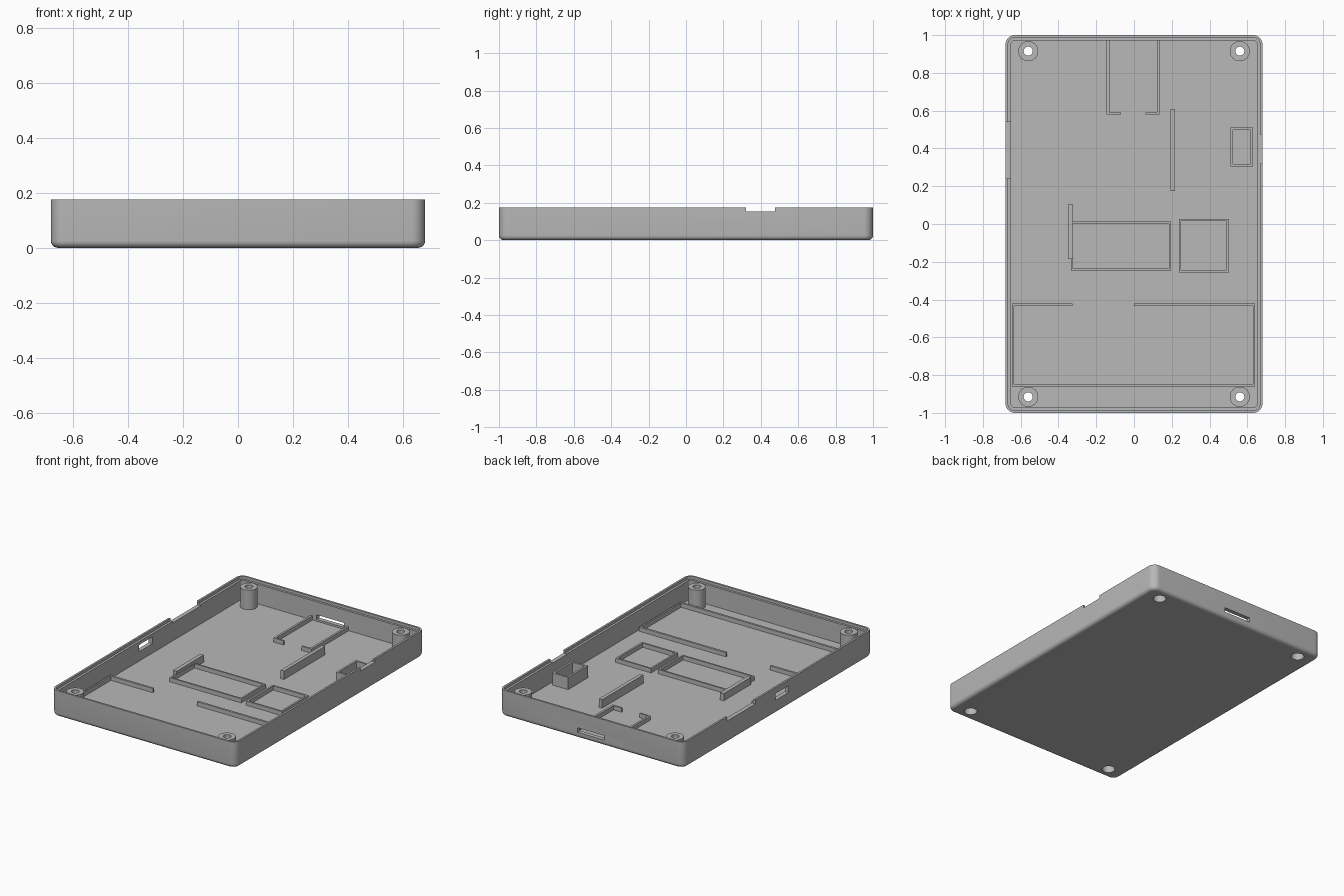
import bpy, bmesh, math

cube = bpy.data.objects.get("Cube")
if cube:
    bpy.data.objects.remove(cube, do_unlink=True)

HX, HY, TOP, FLOOR, RADIUS = 0.68, 1.0, 0.175, 0.027, 0.05
LIP_Z = 0.157

grey = bpy.data.materials.new("plain_grey")
grey.use_nodes = True
grey.diffuse_color = (0.48, 0.48, 0.48, 1)
grey.node_tree.nodes["Principled BSDF"].inputs["Base Color"].default_value = (0.48, 0.48, 0.48, 1)


def make(name, bm):
    bmesh.ops.recalc_face_normals(bm, faces=bm.faces)
    mesh = bpy.data.meshes.new(name)
    bm.to_mesh(mesh)
    bm.free()
    mesh.materials.append(grey)
    obj = bpy.data.objects.new(name, mesh)
    bpy.context.collection.objects.link(obj)
    return obj


def add_box(bm, x0, x1, y0, y1, z0, z1):
    verts = bmesh.ops.create_cube(bm, size=1)["verts"]
    for v in verts:
        v.co.x = x1 if v.co.x > 0 else x0
        v.co.y = y1 if v.co.y > 0 else y0
        v.co.z = z1 if v.co.z > 0 else z0


def boxes(name, top, rects, base=FLOOR - 0.005):
    """Object made of upright ribs, each rect being x0, x1, y0, y1."""
    bm = bmesh.new()
    for r in rects:
        add_box(bm, *r, base, top)
    return make(name, bm)


def frame(name, x0, x1, y0, y1, t, top):
    """Closed rectangular rib, extruded from an outer and an inner loop."""
    bm = bmesh.new()
    rings = []
    base = FLOOR - 0.005
    for inset, z in ((0, base), (0, top), (t, top), (t, base)):
        a, b, c, d = x0 + inset, x1 - inset, y0 + inset, y1 - inset
        rings.append([bm.verts.new(p) for p in ((a, c, z), (b, c, z), (b, d, z), (a, d, z))])
    bridge(bm, rings + rings[:1])
    return make(name, bm)


def bridge(bm, rings):
    for lo, hi in zip(rings, rings[1:]):
        n = len(lo)
        for i in range(n):
            bm.faces.new((lo[i], lo[(i + 1) % n], hi[(i + 1) % n], hi[i]))


def rounded_ring(bm, inset, z, steps=8):
    r = max(RADIUS - inset, 0.008)
    cx, cy = HX - inset - r, HY - inset - r
    ring = []
    for k, (sx, sy) in enumerate(((1, 1), (-1, 1), (-1, -1), (1, -1))):
        for i in range(steps + 1):
            a = math.pi / 2 * (k + i / steps)
            ring.append(bm.verts.new((sx * cx + r * math.cos(a), sy * cy + r * math.sin(a), z)))
    return ring


def cylinder(bm, x, y, r, z0, z1, seg=32):
    verts = bmesh.ops.create_cone(bm, cap_ends=True, segments=seg, radius1=r, radius2=r, depth=z1 - z0)["verts"]
    bmesh.ops.translate(bm, verts=verts, vec=(x, y, (z0 + z1) / 2))


def cut(obj, cutters):
    for c in cutters:
        m = obj.modifiers.new("cut", "BOOLEAN")
        m.operation, m.solver, m.object = "DIFFERENCE", "EXACT", c
    bpy.context.view_layer.update()
    result = bpy.data.meshes.new_from_object(obj.evaluated_get(bpy.context.evaluated_depsgraph_get()))
    obj.modifiers.clear()
    obj.data = result


def smooth(obj):
    bpy.ops.object.select_all(action="DESELECT")
    obj.select_set(True)
    bpy.context.view_layer.objects.active = obj
    bpy.ops.object.shade_smooth_by_angle(angle=math.radians(35))


# Tray shell: filleted bottom edge, wall, stepped inner lip, floor
bm = bmesh.new()
FILLET = 0.025
profile = [(FILLET * (1 - math.sin(a)), FILLET * (1 - math.cos(a)))
           for a in (math.pi / 2 * i / 6 for i in range(7))]
profile += [(0, TOP), (0.013, TOP), (0.013, LIP_Z), (0.028, LIP_Z), (0.028, FLOOR)]
rings = [rounded_ring(bm, *p) for p in profile]
bridge(bm, rings)
bm.faces.new(rings[0])
bm.faces.new(rings[-1])
tray = make("tray_shell", bm)

# Screw bosses
posts = [(sx * 0.56, sy * 0.915) for sx in (-1, 1) for sy in (-1, 1)]
bm = bmesh.new()
for x, y in posts:
    cylinder(bm, x, y, 0.053, FLOOR - 0.007, LIP_Z)
bosses = make("screw_bosses", bm)

# Cutters: screw holes, counterbores, wall openings
bm = bmesh.new()
for p in posts:
    cylinder(bm, *p, 0.024, -0.1, 0.3)
holes = make("hole_cutter", bm)
bm = bmesh.new()
for p in posts:
    cylinder(bm, *p, 0.04, -0.1, 0.06)
bores = make("counterbore_cutter", bm)
bm = bmesh.new()
add_box(bm, -0.1, 0.1, 0.95, 1.1, 0.04, 0.07)        # back port slot
add_box(bm, 0.64, 0.8, 0.32, 0.475, 0.153, 0.3)      # notch on the +x wall
add_box(bm, -0.8, -0.64, 0.24, 0.54, 0.147, 0.3)     # notch on the -x wall
add_box(bm, -0.8, -0.64, -0.11, 0.03, 0.09, 0.135)   # window in the -x wall
openings = make("opening_cutter", bm)

cut(tray, [holes, bores, openings])
cut(bosses, [holes, bores])
for c in (holes, bores, openings):
    bpy.data.objects.remove(c, do_unlink=True)
smooth(tray)
smooth(bosses)

# Battery bay ribs
boxes("battery_bay", 0.055, [
    (-0.645, 0.64, -0.86, -0.846),
    (-0.645, -0.634, -0.846, -0.434),
    (0.629, 0.64, -0.846, -0.434),
    (-0.645, -0.325, -0.434, -0.42),
    (0.0, 0.64, -0.434, -0.42)])

# Component frames on the floor
frame("wide_frame", -0.333, 0.197, -0.247, 0.012, 0.011, 0.055)
frame("square_frame", 0.238, 0.503, -0.256, 0.027, 0.012, 0.055)
frame("switch_box", 0.512, 0.629, 0.304, 0.511, 0.013, 0.108)

# Free-standing ribs
boxes("short_rib", 0.075, [(-0.35, -0.324, -0.185, 0.102)])
boxes("long_rib", 0.083, [(0.192, 0.216, 0.176, 0.61)])

# Port bracket behind the back slot
boxes("port_bracket", 0.055,
      [(x0, x0 + 0.014, 0.579, 0.973) for x0 in (-0.145, 0.122)]
      + [(-0.131, -0.07, 0.579, 0.59), (0.062, 0.122, 0.579, 0.59)])
